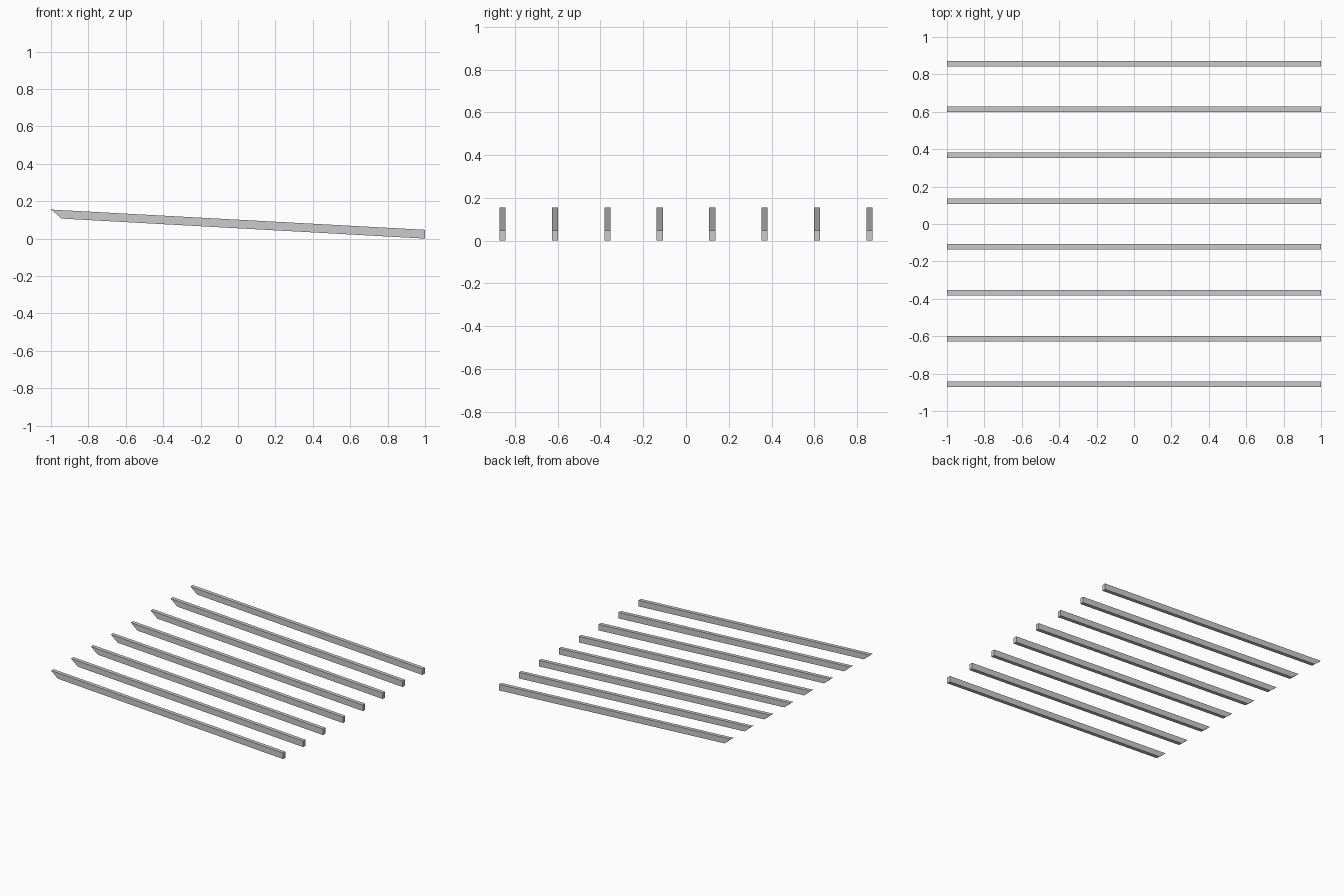
import bpy
import bmesh

if "Cube" in bpy.data.objects:
    bpy.data.objects.remove(bpy.data.objects["Cube"])

COUNT = 8
SPACING = 0.245
WIDTH = 0.029

# Sloping rafter side profile (x, z): bevel-cut tail, plumb-cut head
PROFILE = [(-1.0, 0.155), (-0.943, 0.107), (1.0, 0.0), (1.0, 0.047)]


def rafter_mesh():
    bm = bmesh.new()
    face = bm.faces.new([bm.verts.new((x, -WIDTH / 2, z)) for x, z in PROFILE])
    ext = bmesh.ops.extrude_face_region(bm, geom=[face])
    verts = [g for g in ext["geom"] if isinstance(g, bmesh.types.BMVert)]
    bmesh.ops.translate(bm, verts=verts, vec=(0, WIDTH, 0))
    bmesh.ops.recalc_face_normals(bm, faces=bm.faces)
    mesh = bpy.data.meshes.new("rafter")
    bm.to_mesh(mesh)
    bm.free()
    return mesh


# Row of evenly spaced rafters sharing one mesh
mesh = rafter_mesh()
for i in range(COUNT):
    rafter = bpy.data.objects.new(f"rafter_{i + 1}", mesh)
    rafter.location.y = (i - (COUNT - 1) / 2) * SPACING
    bpy.context.collection.objects.link(rafter)
